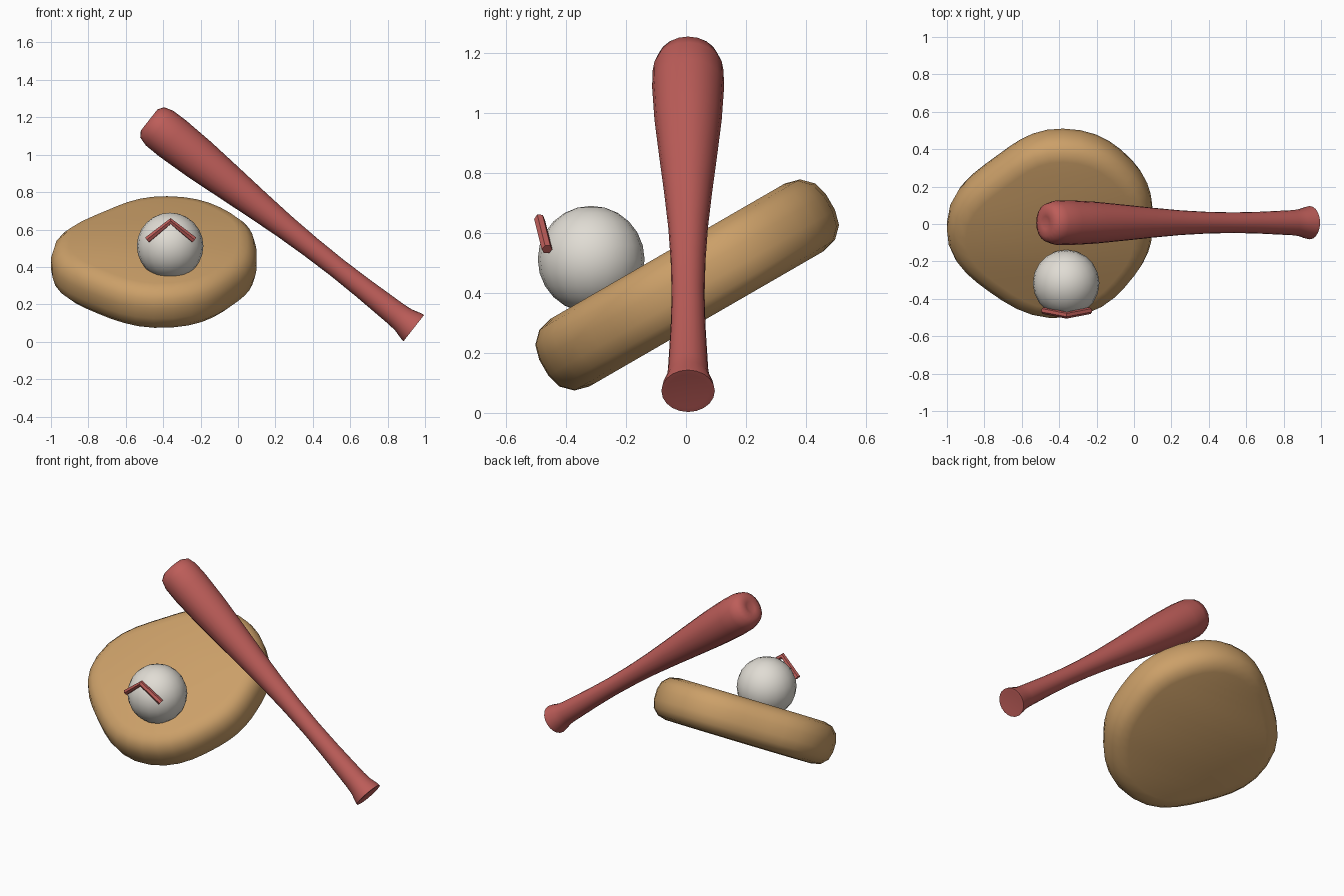
import bpy, bmesh, math
from mathutils import Vector

if "Cube" in bpy.data.objects:
    bpy.data.objects.remove(bpy.data.objects["Cube"])


def material(name, color):
    m = bpy.data.materials.new(name)
    m.diffuse_color = (*color, 1)
    m.use_nodes = True
    m.node_tree.nodes["Principled BSDF"].inputs["Base Color"].default_value = m.diffuse_color
    return m


TAN = material("tan leather", (0.60, 0.35, 0.14))
RED = material("red", (0.51, 0.11, 0.10))
WHITE = material("off white", (0.75, 0.72, 0.66))


def add(name, data, mat, location=(0, 0, 0)):
    ob = bpy.data.objects.new(name, data)
    bpy.context.collection.objects.link(ob)
    ob.location = location
    data.materials.append(mat)
    return ob


def finish(ob, angle=40):
    bpy.ops.object.select_all(action='DESELECT')
    ob.select_set(True)
    bpy.context.view_layer.objects.active = ob
    if ob.type == 'CURVE':
        bpy.ops.object.convert(target='MESH')
        ob = bpy.context.object
        bm = bmesh.new()
        bm.from_mesh(ob.data)
        bmesh.ops.remove_doubles(bm, verts=bm.verts, dist=0.0005)
        bmesh.ops.recalc_face_normals(bm, faces=bm.faces)
        bm.to_mesh(ob.data)
        bm.free()
    bpy.ops.object.shade_smooth_by_angle(angle=math.radians(angle))


# Mitt: rounded outline, thickened with a soft rim and tilted
outline = [(-0.90, -0.02), (-0.67, 0.31), (-0.38, 0.45), (-0.08, 0.29),
           (0.0, 0.03), (-0.07, -0.23), (-0.36, -0.45), (-0.72, -0.31)]
cu = bpy.data.curves.new("mitt", 'CURVE')
cu.dimensions = '2D'
cu.fill_mode = 'BOTH'
cu.extrude, cu.bevel_depth, cu.bevel_resolution = 0.03, 0.1, 2
cu.resolution_u = 5
sp = cu.splines.new('BEZIER')
sp.bezier_points.add(len(outline) - 1)
for p, (x, y) in zip(sp.bezier_points, outline):
    p.co = (x, y, 0)
    p.handle_left_type = p.handle_right_type = 'AUTO'
sp.use_cyclic_u = True
mitt = add("mitt", cu, TAN, (0, 0.005, 0.427))
mitt.rotation_euler.x = math.radians(30)
finish(mitt)

# Ball
bm = bmesh.new()
bmesh.ops.create_uvsphere(bm, u_segments=20, v_segments=12, radius=0.178)
me = bpy.data.meshes.new("ball")
bm.to_mesh(me)
bm.free()
finish(add("ball", me, WHITE, (-0.363, -0.316, 0.512)))

# Stitching: bent tube on the front of the ball
cu = bpy.data.curves.new("ball_stitch", 'CURVE')
cu.dimensions = '3D'
cu.bevel_depth, cu.bevel_resolution, cu.use_fill_caps = 0.018, 1, True
sp = cu.splines.new('POLY')
sp.points.add(2)
for p, co in zip(sp.points, [(-0.485, -0.463, 0.545), (-0.36, -0.488, 0.645),
                             (-0.235, -0.463, 0.545)]):
    p.co = (*co, 1)
finish(add("ball_stitch", cu, RED), 50)

# Bat: lathed profile (radius, distance from knob), laid along a slanted axis
profile = [(0, 0.008), (0.07, 0.0), (0.089, 0.0), (0.086, 0.02), (0.072, 0.07),
           (0.067, 0.12), (0.058, 0.35), (0.055, 0.52), (0.058, 0.70),
           (0.066, 0.88), (0.080, 1.07), (0.096, 1.26), (0.112, 1.46),
           (0.120, 1.64), (0.118, 1.73), (0.103, 1.78), (0.072, 1.80),
           (0.035, 1.797), (0, 1.785)]
bm = bmesh.new()
vs = [bm.verts.new((r, 0, h)) for r, h in profile]
es = [bm.edges.new(pair) for pair in zip(vs, vs[1:])]
bmesh.ops.spin(bm, geom=vs + es, cent=(0, 0, 0), axis=(0, 0, 1),
               angle=math.tau, steps=20, use_duplicate=False)
bmesh.ops.remove_doubles(bm, verts=bm.verts, dist=0.0005)
bmesh.ops.recalc_face_normals(bm, faces=bm.faces)
me = bpy.data.meshes.new("bat")
bm.to_mesh(me)
bm.free()
bat = add("bat", me, RED, (0.94, 0.007, 0.073))
bat.rotation_euler = Vector((-0.786, 0, 0.618)).to_track_quat('Z', 'Y').to_euler()
finish(bat, 50)
